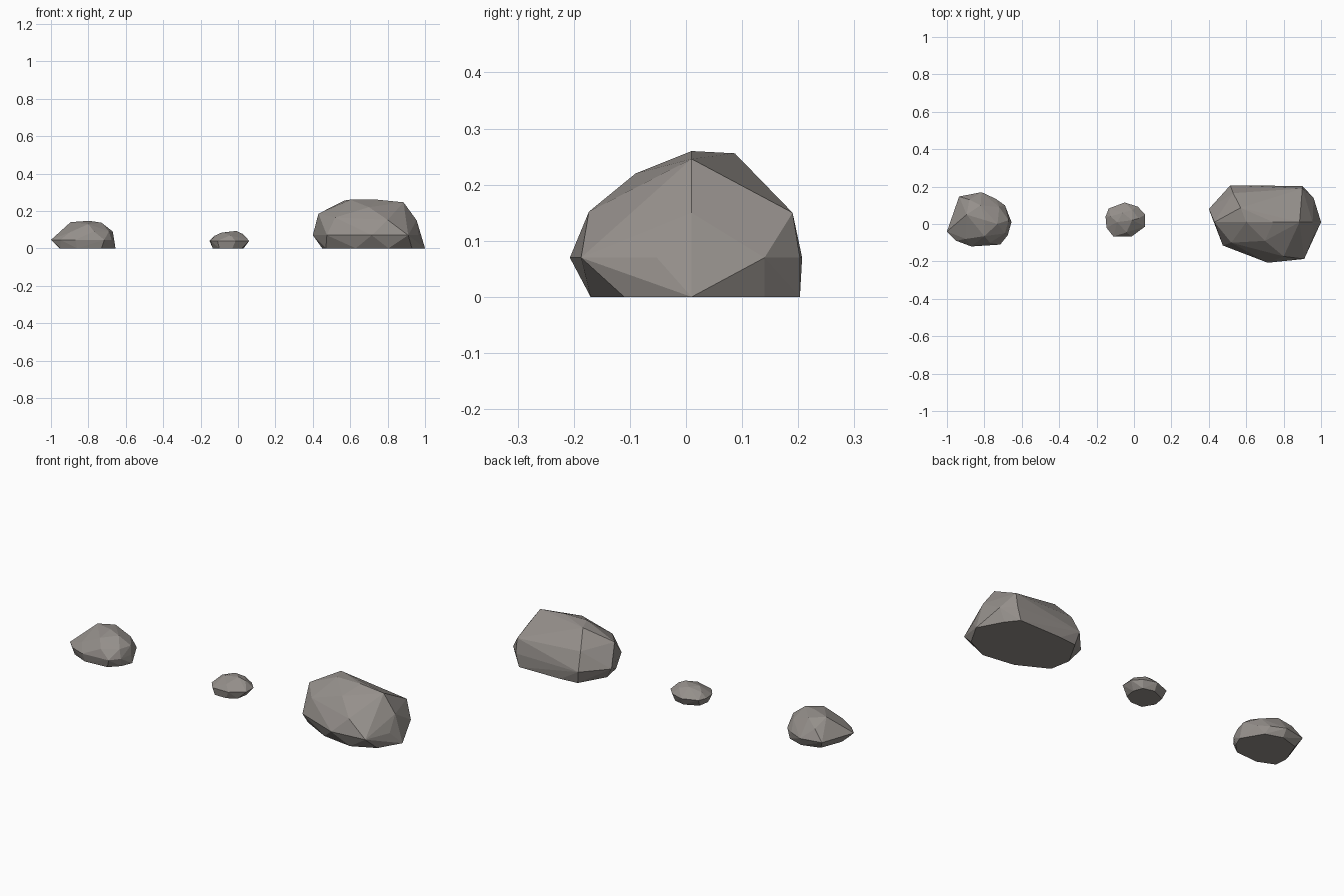
import bpy, bmesh

stone = bpy.data.materials.new("warm_grey_stone")
stone.diffuse_color = (0.30, 0.277, 0.258, 1)


def rock(name, layers, crown):
    """Faceted boulder: hull around flat layers (z, outline) plus loose crown points."""
    bm = bmesh.new()
    for z, outline in layers:
        for x, y in outline:
            bm.verts.new((x, y, z))
    for p in crown:
        bm.verts.new(p)
    res = bmesh.ops.convex_hull(bm, input=bm.verts[:])
    loose = {g for g in res["geom_interior"] + res["geom_unused"]
             if isinstance(g, bmesh.types.BMVert)}
    bmesh.ops.delete(bm, geom=list(loose), context='VERTS')
    bmesh.ops.recalc_face_normals(bm, faces=bm.faces[:])
    me = bpy.data.meshes.new(name)
    bm.to_mesh(me)
    bm.free()
    me.materials.append(stone)
    bpy.context.collection.objects.link(bpy.data.objects.new(name, me))


# large boulder on the right
rock("large_rock", [
    (0, [(1, .01), (.93, -.11), (.805, -.17), (.63, -.145), (.47, -.06),
         (.45, .05), (.53, .19), (.63, .2), (.88, .203), (.93, .14)]),
    (.07, [(.40, .08), (.475, -.115), (.715, -.207), (.91, -.187),
           (.515, .207), (.90, .203), (.96, .14), (.965, -.052)]),
], [(.955, .01, .15), (.80, -.173, .152), (.43, .01, .185), (.52, -.10, .165),
    (.90, .19, .15), (.53, .165, .165), (.70, -.09, .22), (.72, .11, .22),
    (.57, .087, .256), (.60, .01, .26), (.745, .01, .26), (.885, .01, .246)])

# medium boulder on the left
rock("medium_rock", [
    (0, [(-.655, .01), (-.68, -.05), (-.73, -.10), (-.86, -.11), (-.95, -.07),
         (-.955, 0), (-.91, .12), (-.81, .15), (-.72, .12)]),
    (.045, [(-1, -.04), (-.935, .147), (-.815, .17), (-.74, .135), (-.69, .10),
            (-.662, .01), (-.675, -.06), (-.715, -.11), (-.87, -.12), (-.95, -.09)]),
], [(-.67, .02, .09), (-.69, -.05, .09), (-.77, -.10, .09), (-.90, -.08, .085),
    (-.895, .05, .14), (-.795, .02, .147), (-.73, 0, .137), (-.82, .10, .135),
    (-.88, .13, .10), (-.72, .09, .10), (-.80, -.065, .13)])

# small pebble in the middle
rock("small_rock", [
    (0, [(.03, .03), (.02, -.03), (-.03, -.06), (-.10, -.06), (-.135, 0),
         (-.125, .06), (-.05, .095), (.01, .08)]),
    (.04, [(-.152, .04), (-.135, .083), (-.05, .115), (.02, .093), (.06, .05),
           (.06, -.013), (-.013, -.067), (-.11, -.067), (-.147, -.02)]),
], [(-.01, .02, .093), (-.09, .01, .083), (-.06, .06, .087), (.025, .03, .077),
    (-.125, .04, .067), (-.04, -.045, .07), (-.01, .075, .075)])
